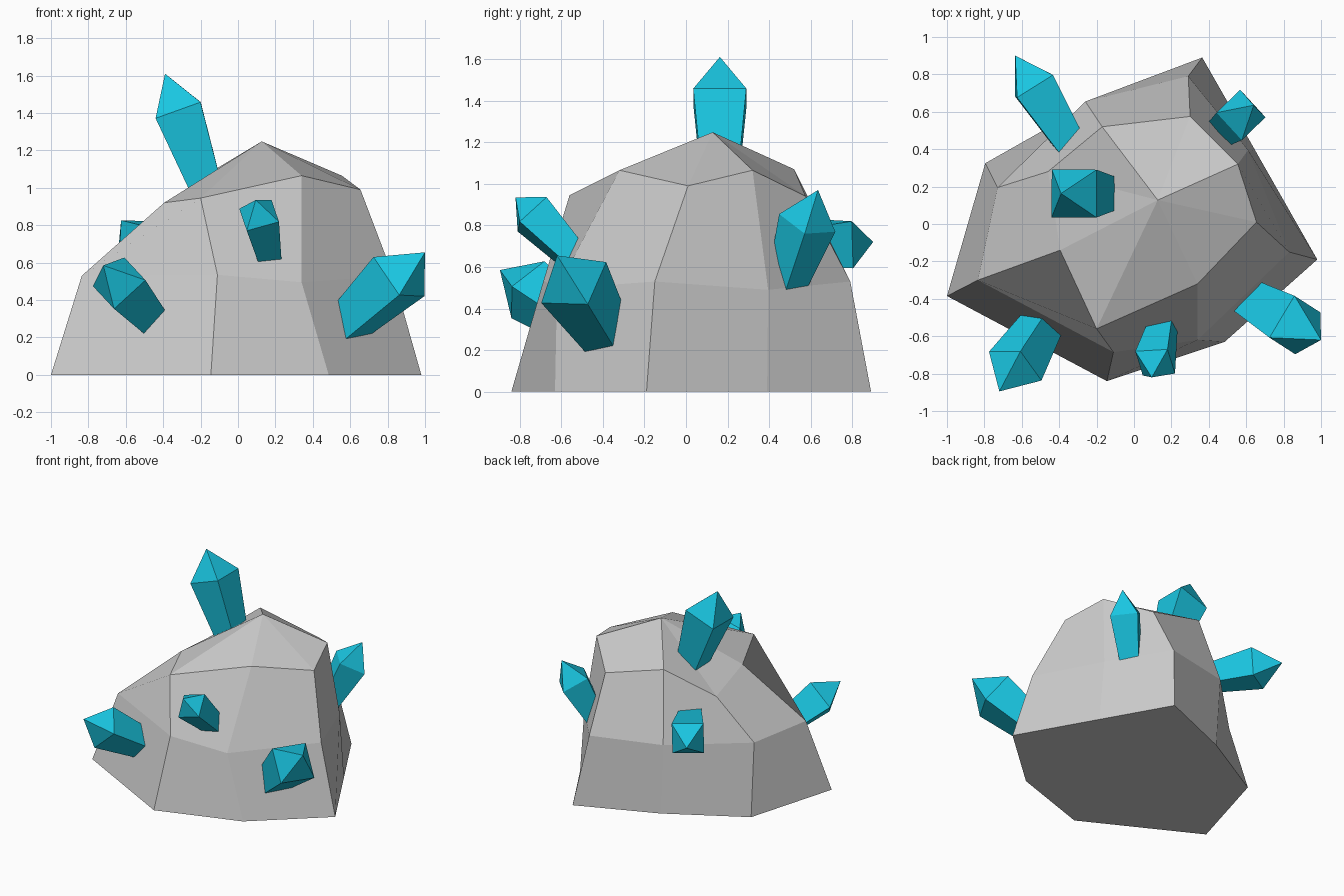
import bpy
import bmesh
from mathutils import Vector

if "Cube" in bpy.data.objects:
    bpy.data.objects.remove(bpy.data.objects["Cube"])


def make_object(name, bm, mat=None):
    bmesh.ops.recalc_face_normals(bm, faces=bm.faces)
    mesh = bpy.data.meshes.new(name)
    bm.to_mesh(mesh)
    bm.free()
    if mat:
        mesh.materials.append(mat)
    obj = bpy.data.objects.new(name, mesh)
    bpy.context.collection.objects.link(obj)
    return obj


def bridge(bm, a, b):
    n = len(a)
    for i in range(n):
        j = (i + 1) % n
        bm.faces.new((a[i], a[j], b[j], b[i]))


def fan(bm, ring, apex):
    for i in range(len(ring)):
        bm.faces.new((ring[i], ring[(i + 1) % len(ring)], apex))


# Rock: three uneven eight-sided rings (base, middle, upper) and a peak
base = [(.65, .39), (.365, .89), (-.23, .645), (-.795, .325),
        (-1, -.385), (-.145, -.84), (.485, -.63), (.98, -.19)]
middle = [(.61, .395, .49), (.29, .79, .53), (-.26, .655, .55), (-.73, .195, .52),
          (-.835, -.30, .53), (-.11, -.685, .535), (.34, -.62, .495), (.83, -.15, .53)]
upper = [(.555, .32, 1.065), (.30, .575, .94), (-.17, .52, 1.07), (-.46, .28, .845),
         (-.395, -.14, .92), (-.20, -.56, .945), (.34, -.32, 1.065), (.655, .01, .99)]
bm = bmesh.new()
rings = [[bm.verts.new((p[0], p[1], p[2] if len(p) > 2 else 0)) for p in r]
         for r in (base, middle, upper)]
bm.faces.new(rings[0])
bridge(bm, rings[0], rings[1])
bridge(bm, rings[1], rings[2])
fan(bm, rings[2], bm.verts.new((.127, .128, 1.248)))
make_object("rock", bm)

# Crystals: four-sided tapered shafts with pointed tips
cyan = bpy.data.materials.new("crystal_cyan")
cyan.diffuse_color = (0.01, 0.56, 0.75, 1)
cyan.use_nodes = True
cyan.node_tree.nodes["Principled BSDF"].inputs["Base Color"].default_value = cyan.diffuse_color


def crystal(name, tip, centre, corner, taper=.6, stretch=3.0):
    """tip point, shoulder centre and one shoulder corner set size and roll"""
    tip, centre, corner = Vector(tip), Vector(centre), Vector(corner)
    axis = (tip - centre).normalized()
    u = corner - centre
    size = u.length
    u = (u - axis * u.dot(axis)).normalized() * size
    v = axis.cross(u)
    root = centre - axis * size * stretch
    bm = bmesh.new()
    top = [bm.verts.new(centre + d) for d in (u, v, -u, -v)]
    bottom = [bm.verts.new(root + d * taper) for d in (u, v, -u, -v)]
    bm.faces.new(bottom)
    bridge(bm, bottom, top)
    fan(bm, top, bm.verts.new(tip))
    make_object(name, bm, cyan)


crystal("crystal_top", (-.39, .163, 1.61), (-.32, .163, 1.415), (-.20, .29, 1.46))
crystal("crystal_back_left", (-.635, .90, .72), (-.535, .74, .71), (-.435, .80, .82))
crystal("crystal_back_right", (.64, .635, .97), (.572, .583, .812), (.59, .463, .885))
crystal("crystal_front_left", (-.72, -.895, .585), (-.635, -.76, .49), (-.61, -.685, .63))
crystal("crystal_front", (.095, -.82, .935), (.113, -.74, .853), (.178, -.675, .94))
crystal("crystal_front_right", (1.0, -.62, .655), (.86, -.54, .525), (.86, -.385, .625))
